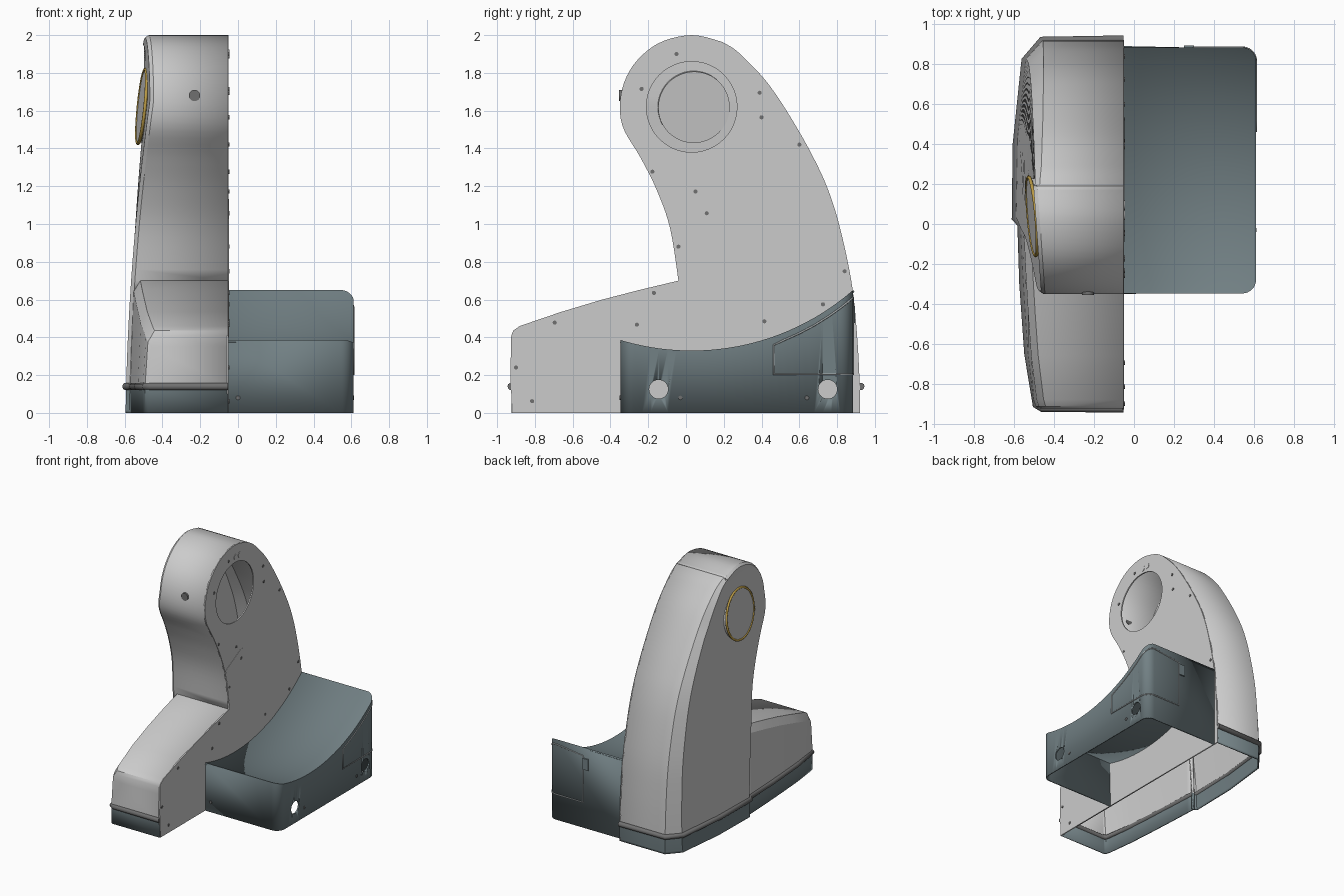
import bpy, bmesh
from math import sin, cos, pi, radians, sqrt
from mathutils import Vector

if "Cube" in bpy.data.objects:
    bpy.data.objects.remove(bpy.data.objects["Cube"])


def material(name, color):
    m = bpy.data.materials.new(name)
    m.diffuse_color = (*color, 1)
    m.use_nodes = True
    m.node_tree.nodes["Principled BSDF"].inputs["Base Color"].default_value = m.diffuse_color
    return m


TEAL = material("slate", (0.17, 0.22, 0.235))
GOLD = material("brass", (0.5, 0.33, 0.06))
DARK = material("dark_grey", (0.16, 0.16, 0.16))
PX = -0.052          # inner flat side of the housing
HY, HZ, HR = 0.03, 1.62, 0.38   # head centre and radius


def smooth(pts, n=5):
    """Catmull-Rom resampling of 2D points."""
    p = [Vector(q) for q in pts]
    p = [p[0]] + p + [p[-1]]
    out = []
    for i in range(1, len(p) - 2):
        a, b, c, d = p[i - 1:i + 3]
        for k in range(n):
            t = k / n
            out.append(0.5 * (2 * b + (c - a) * t + (2 * a - 5 * b + 4 * c - d) * t * t
                              + (3 * b - a - 3 * c + d) * t ** 3))
    return out + [p[-2]]


def active(ob):
    bpy.ops.object.select_all(action='DESELECT')
    ob.select_set(True)
    bpy.context.view_layer.objects.active = ob


def grid(name, rows, mats=(), thick=0.01, low=None):
    """Open shell through equal-length rows of points."""
    bm = bmesh.new()
    vs = [[bm.verts.new(c) for c in r] for r in rows]
    for a, b in zip(vs, vs[1:]):
        for k in range(len(a) - 1):
            bm.faces.new((a[k], a[k + 1], b[k + 1], b[k]))
    bmesh.ops.remove_doubles(bm, verts=bm.verts, dist=0.0005)
    bmesh.ops.recalc_face_normals(bm, faces=bm.faces)
    if low:
        for f in bm.faces:
            f.material_index = int(f.calc_center_median().z < low)
    me = bpy.data.meshes.new(name)
    bm.to_mesh(me)
    bm.free()
    ob = bpy.data.objects.new(name, me)
    bpy.context.collection.objects.link(ob)
    for m in mats:
        me.materials.append(m)
    active(ob)
    bpy.ops.object.shade_smooth_by_angle(angle=radians(25))
    s = ob.modifiers.new("wall", 'SOLIDIFY')
    s.thickness, s.offset = thick, -1
    return ob


def flat(name, loops, x, half):
    """Filled YZ outline (later loops are holes), extruded along x."""
    cu = bpy.data.curves.new(name, 'CURVE')
    cu.dimensions, cu.fill_mode, cu.extrude = '2D', 'BOTH', half
    for loop in loops:
        s = cu.splines.new('POLY')
        s.points.add(len(loop) - 1)
        for p, c in zip(s.points, loop):
            p.co = (c[0], c[1], 0, 1)
        s.use_cyclic_u = True
    ob = bpy.data.objects.new(name, cu)
    ob.location.x, ob.rotation_euler = x, (pi / 2, 0, pi / 2)
    bpy.context.collection.objects.link(ob)
    active(ob)
    bpy.ops.object.convert(target='MESH')
    return ob


def tube(name, pts, r, mat, cyclic=False):
    cu = bpy.data.curves.new(name, 'CURVE')
    cu.dimensions, cu.bevel_depth, cu.bevel_resolution, cu.use_fill_caps = '3D', r, 3, True
    s = cu.splines.new('POLY')
    s.points.add(len(pts) - 1)
    for p, c in zip(s.points, pts):
        p.co = (*c, 1)
    s.use_cyclic_u = cyclic
    cu.materials.append(mat)
    ob = bpy.data.objects.new(name, cu)
    bpy.context.collection.objects.link(ob)
    active(ob)
    bpy.ops.object.convert(target='MESH')


def disc(name, loc, r, depth, axis=(1, 0, 0), mat=None, n=16):
    bpy.ops.mesh.primitive_cylinder_add(vertices=n, radius=r, depth=depth, location=loc,
                                        rotation=Vector(axis).to_track_quat('Z', 'Y').to_euler())
    ob = bpy.context.object
    ob.name = name
    if mat:
        ob.data.materials.append(mat)
    bpy.ops.object.shade_smooth_by_angle(angle=radians(30))
    return ob


def circle(y, z, r, n=48):
    return [(y + r * cos(2 * pi * i / n), z + r * sin(2 * pi * i / n)) for i in range(n)]


def head(*degs):
    return [(HY + HR * cos(radians(d)), HZ + HR * sin(radians(d))) for d in degs]


# Column: front and back side curves, matched point by point, meeting on the head
front = smooth([(.02, 0), (.018, .14), (0, .4), (-.04, .7), (-.085, .98), (-.155, 1.18),
                (-.24, 1.35)] + head(195, 170, 145, 118, 90, 65))
back = smooth([(.92, 0), (.92, .14), (.905, .42), (.875, .7), (.81, 1.0), (.745, 1.2),
               (.665, 1.37), (.575, 1.53), (.48, 1.68), (.40, 1.785)] + head(45, 55, 65))
rows = []
for i, (f, b) in enumerate(zip(front, back)):
    t = i / (len(front) - 1)
    z = min(f.y, 1.65)
    xf = -.595 + .015 * z + .038 * z * z
    if i > 35:
        xf -= .07 * max(0, f.x + .34)
    xb = -.545 + .025 * b.y
    ch = .10 - .075 * t
    fi = f + (Vector((.25, min(f.y, 1.6))) - f).normalized() * .015
    bi = b + (Vector((.25, min(b.y, 1.6))) - b).normalized() * ch
    if f.y < .01:
        fi.y = bi.y = 0
    m = (fi + bi) / 2
    xm = (xf + xb) / 2 - .018 * (1 - t)
    rows.append([(PX if f.y > .69 else -.55, *f), (xf + .02, *f), (xf, *fi), (xm, *m),
                 (xb, *bi), (xb + ch * .9, *b), (PX, *b)])
grid("column_housing", rows, (None, TEAL), low=.14)

# Foot reaching forward, with a chamfered top edge
foot_top = [(-.925, .41), (-.915, .435), (-.88, .46), (-.66, .535), (-.45, .598), (-.25, .65),
            (-.04, .70), (.03, .705)]
foot_x = [-.475, -.492, -.503, -.53, -.545, -.557, -.567, -.57]
rows = []
for (y, z), x in zip(foot_top, foot_x):
    rows.append([(x, y, 0), (x, y, .14), (x + .015, y, z - .06), (x + .05, y, z), (PX, y, z)])
rows.insert(0, [(PX, y, z) for x, y, z in rows[0]])
grid("foot_housing", rows, (None, TEAL), low=.14)

# Flat side plate with the round head opening
k = next(i for i, p in enumerate(front) if p.y >= .699)
outline = [(-.92, 0), (-.93, .2)] + foot_top[:-2] + front[k:] + back[::-1][1:]
flat("side_plate", [outline, circle(HY, HZ, .24)], -.054, .005)
cover = [(.55, .40), (.17, 1.10), (.14, 1.133), (.10, 1.13), (-.09, 1.03), (-.04, .72), (-.04, .40)]
flat("plate_overlay", [cover], -.049, .0015)

# Rim bead around the base
plan = [(PX, -.925), (-.46, -.922), (-.49, -.905), (-.53, -.65), (-.555, -.3), (-.566, .0),
        (-.594, .03), (-.588, .4), (-.545, .82), (-.46, .92), (PX, .925)]
tube("base_rim", [(x, y, .14) for x, y in plan], .02, DARK)

# Round cap with brass ring on the outer side of the head
axis = Vector((-1, -.09, .1)).normalized()
disc("head_cap", Vector((-.488, .04, 1.62)), .19, .05, axis, n=48)
bpy.ops.mesh.primitive_torus_add(location=Vector((-.488, .04, 1.62)) + axis * .022, major_radius=.197,
                                 minor_radius=.009, major_segments=48, minor_segments=8,
                                 rotation=axis.to_track_quat('Z', 'Y').to_euler())
ring = bpy.context.object
ring.name = "cap_ring"
ring.data.materials.append(GOLD)
bpy.ops.object.shade_smooth()


# Skirt: hollow box with rounded corners and a concave top
def top(y):
    return HZ + .01 - sqrt(1.3 ** 2 - (y - HY) ** 2)


Y0, Y1, X1, R = -.348, .885, .612, .07
ys = [(Y0 + R - R * cos(a * pi / 16), X1 - R + R * sin(a * pi / 16)) for a in range(9)]
ys += [(Y0 + R + (Y1 - Y0 - 2 * R) * i / 24, X1) for i in range(1, 24)]
ys += [(Y0 + Y1 - y, x) for y, x in ys[8::-1]]
rows = [[(-.05, y, top(y)), (x, y, top(y)), (x, y, 0)] for y, x in ys]
rows.insert(0, [(-.05, p[1], p[2]) for p in rows[0]])
rows.append([(-.05, p[1], p[2]) for p in rows[-1]])
skirt = grid("skirt", rows, (TEAL,), thick=.012)
for y in (-.145, .75):
    c = disc("skirt_hole_cutter", (X1, y, .125), .05, .1, n=32)
    c.hide_render = True
    c.hide_viewport = True
    mod = skirt.modifiers.new("hole", 'BOOLEAN')
    mod.object, mod.operation = c, 'DIFFERENCE'

# Access door seam wrapping the rear corner, with a small latch
LIGHT = material("seam", (.4, .43, .44))
arc = [(X1 - R + R * cos(a * pi / 12), Y1 - R + R * sin(a * pi / 12)) for a in range(7)]
seam = [(X1, .465, .205), (X1, .465, .36)]
seam += [(X1, y, top(y) - .04) for y in (.52, .6, .68, .76)]
seam += [(x, y, top(y) - .04) for x, y in arc] + [(.3, Y1, .58), (.3, Y1, .205)]
seam += [(x, y, .205) for x, y in arc[::-1]]
tube("door_seam", seam, .005, LIGHT, True)
bpy.ops.mesh.primitive_cube_add(size=1, location=(.275, Y1, .52))
latch = bpy.context.object
latch.name = "door_latch"
latch.scale = (.05, .02, .09)
latch.data.materials.append(TEAL)

# Screws and indicator buttons
for y, z in [(-.05, 1.9), (-.235, 1.715), (.39, 1.695), (.40, 1.565), (.60, 1.42), (-.178, 1.277),
             (.05, 1.172), (.11, 1.057), (-.04, .88), (-.17, .635), (-.26, .467), (-.695, .478),
             (-.9, .24), (-.815, .062), (.415, .485), (.725, .575), (.84, .75)]:
    disc("plate_screw", (-.049, y, z), .011, .008, mat=DARK, n=12)
for y in (.043, .095):
    disc("indicator", (-.049, y, 1.9), .024, .006, n=24)
for y in (-.03, .64):
    disc("skirt_screw", (X1, y, .08), .011, .006, mat=DARK, n=12)
disc("skirt_front_screw", (0, Y0, .08), .011, .006, (0, 1, 0), DARK, 12)
disc("head_knob", (-.23, -.345, 1.68), .03, .02, (0, 1, 0), DARK, 20)
